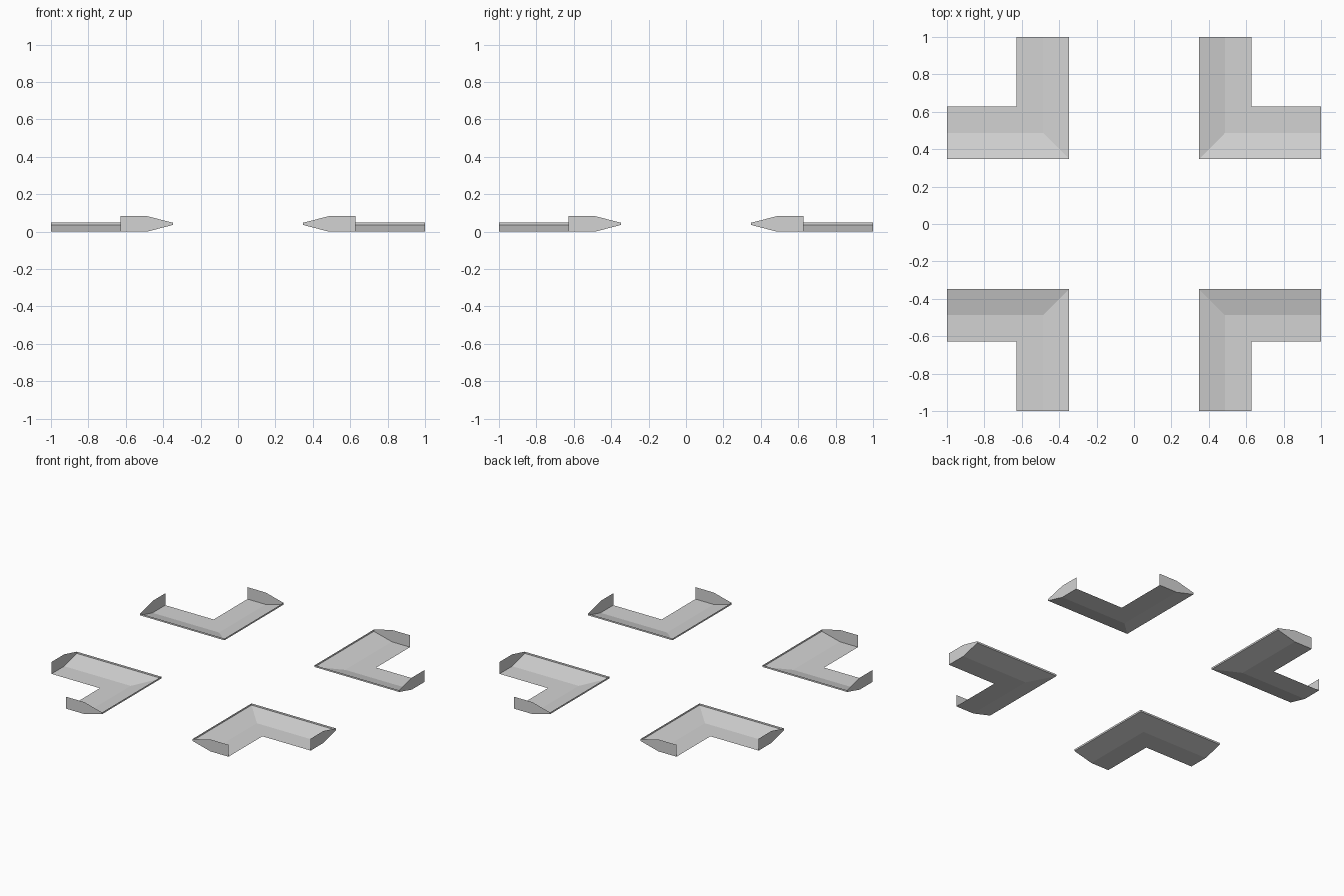
import bpy, bmesh

if "Cube" in bpy.data.objects:
    bpy.data.objects.remove(bpy.data.objects["Cube"])

# Colour
grey = bpy.data.materials.new("light grey")
grey.diffuse_color = (0.65, 0.65, 0.65, 1)
grey.use_nodes = True
grey.node_tree.nodes["Principled BSDF"].inputs["Base Color"].default_value = grey.diffuse_color

# Cross-section: (distance from the centre line, height)
INNER, MID, OUTER, END = 0.348, 0.487, 0.627, 1.0
TIP_LOW, TIP_HIGH, TOP = 0.036, 0.048, 0.083
shell = [(OUTER, 0), (MID, 0), (INNER, TIP_LOW), (INNER, TIP_HIGH)]
cap = shell + [(MID, TOP), (OUTER, TOP)]


def make_object(name, bm):
    mesh = bpy.data.meshes.new(name)
    bm.to_mesh(mesh)
    bm.free()
    mesh.materials.append(grey)
    obj = bpy.data.objects.new(name, mesh)
    bpy.context.collection.objects.link(obj)
    # Repeat in all four corners
    mirror = obj.modifiers.new("four corners", 'MIRROR')
    mirror.use_axis = (True, True, False)
    mirror.use_mirror_merge = False
    return obj


# Open-topped L-shaped tray: profile swept round a mitred corner
bm = bmesh.new()
rows = [[bm.verts.new(p) for p in ((END, d, z), (d, d, z), (d, END, z))]
        for d, z in shell]
for a, b in zip(rows, rows[1:]):
    for i in range(2):
        bm.faces.new((a[i], a[i + 1], b[i + 1], b[i]))
# Outward means down, or towards the centre on the thin inner edge
for f in bm.faces:
    f.normal_update()
    n = f.normal
    if n.z > 0.01 or (abs(n.z) < 0.01 and n.x + n.y > 0):
        f.normal_flip()
make_object("corner_tray", bm)

# Full-height end plates closing both arms
bm = bmesh.new()
for swap in (False, True):
    pts = [(d, END, z) if swap else (END, d, z) for d, z in cap]
    f = bm.faces.new([bm.verts.new(p) for p in pts])
    f.normal_update()
    if f.normal.x + f.normal.y < 0:
        f.normal_flip()
make_object("arm_end_plates", bm)
